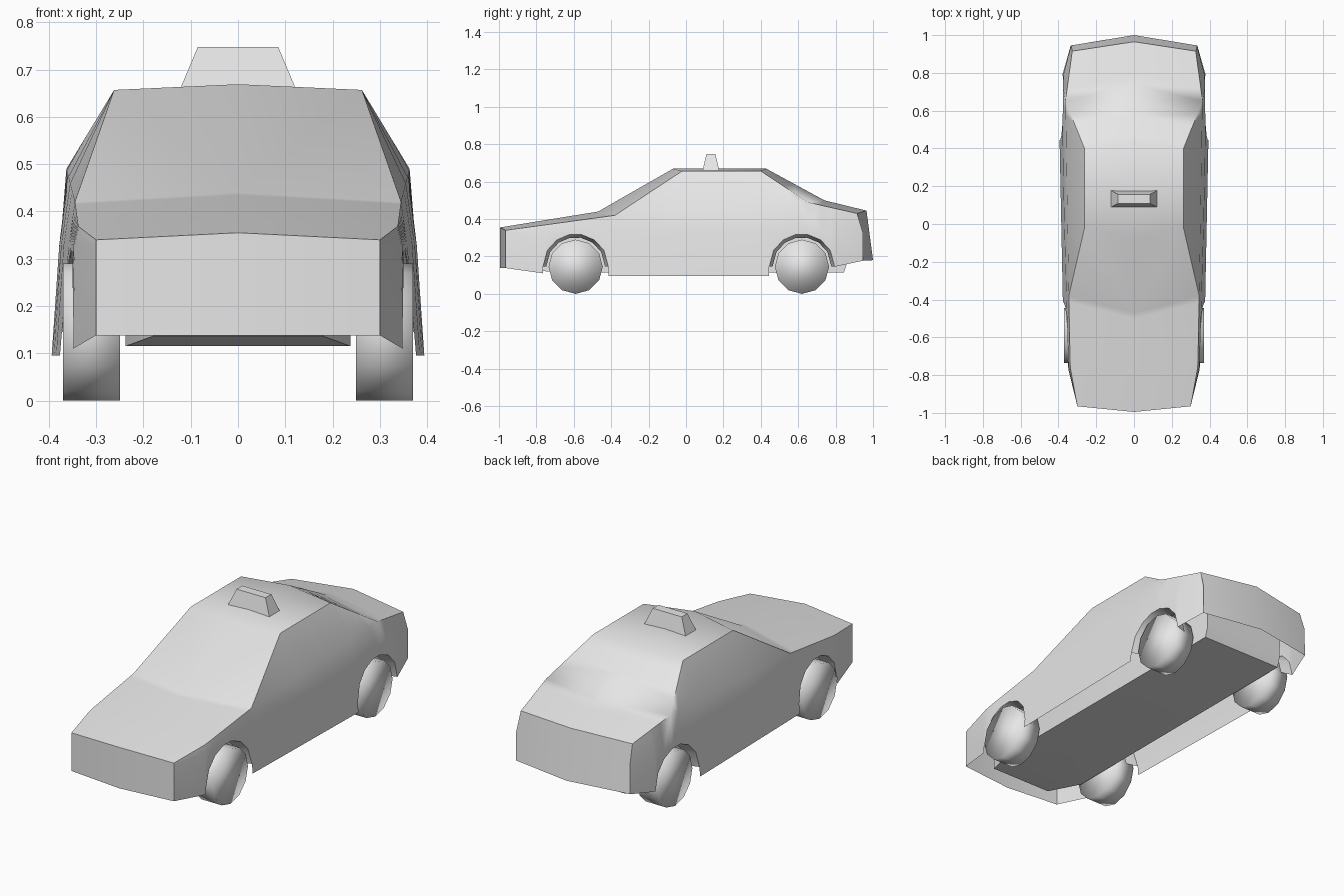
import bpy, bmesh, math

if "Cube" in bpy.data.objects:
    bpy.data.objects.remove(bpy.data.objects["Cube"], do_unlink=True)

grey = bpy.data.materials.new("plain_grey")
grey.use_nodes = True
grey.diffuse_color = (0.8, 0.8, 0.8, 1)
grey.node_tree.nodes["Principled BSDF"].inputs["Base Color"].default_value = (0.8, 0.8, 0.8, 1)


def finish(bm, name, angle=None, mirror=False):
    """Turn a bmesh into a coloured, optionally mirrored and smoothed object."""
    bmesh.ops.remove_doubles(bm, verts=bm.verts, dist=1e-4)
    bmesh.ops.recalc_face_normals(bm, faces=bm.faces)
    mesh = bpy.data.meshes.new(name)
    bm.to_mesh(mesh)
    bm.free()
    ob = bpy.data.objects.new(name, mesh)
    bpy.context.collection.objects.link(ob)
    mesh.materials.append(grey)
    if mirror:
        mod = ob.modifiers.new("mirror", "MIRROR")
        mod.use_clip = True
    if angle:
        bpy.ops.object.select_all(action="DESELECT")
        ob.select_set(True)
        bpy.context.view_layer.objects.active = ob
        bpy.ops.object.shade_smooth_by_angle(angle=math.radians(angle))
    return ob


def lerp(table, y):
    """Read a value from a list of (y, value) pairs."""
    if y <= table[0][0]:
        return table[0][1]
    for (y0, v0), (y1, v1) in zip(table, table[1:]):
        if y <= y1:
            return v0 + (v1 - v0) * (y - y0) / (y1 - y0)
    return table[-1][1]


# Body lines along the car, from nose to tail
FRONT, REAR, REAR_TOP, MID_Z = -0.965, 0.945, 0.915, 0.33
BELT_X = [(FRONT, .30), (-.755, .338), (-.38, .345), (.65, .363), (REAR_TOP, .327)]
BELT_Z = [(FRONT, .34), (-.38, .42), (.65, .49), (REAR_TOP, .43)]
RAIL_X = [(-.38, .345), (-.02, .262), (.40, .262), (.65, .363)]
RAIL_Z = [(-.38, .42), (-.02, .657), (.40, .657), (.65, .49)]
CENTRE_Y = [(FRONT, -.995), (-.38, -.47), (-.02, -.07), (.40, .43), (.65, .74), (REAR_TOP, .965)]
CENTRE_Z = [(FRONT, .355), (-.38, .44), (-.02, .669), (.40, .669), (.65, .50), (REAR_TOP, .445)]
MID_X = [(FRONT, .30), (-.755, .347), (-.38, .358), (.1, .372), (.46, .378), (.79, .374), (REAR, .333)]
SILL_X = [(FRONT, .30), (-.755, .351), (-.425, .376), (.46, .394), (.79, .38), (REAR, .336)]
AXLES, ARCH_R, ARCH_Z = (-.59, .62), .175, .145


def side_x(y, z):
    m = lerp(MID_X, y)
    return m + (lerp(SILL_X, y) - m) * (MID_Z - z) / (MID_Z - .1)


def arch(cy):
    return [(cy + ARCH_R * math.cos(math.radians(a)), ARCH_Z + ARCH_R * math.sin(math.radians(a)))
            for a in (180, 150, 125, 102, 80, 55, 30, 0)]


# Lower edge of the side: bumpers, wheel arches, sill
a1, a2 = arch(AXLES[0]), arch(AXLES[1])
edge = ([(FRONT, .138), (a1[0][0], .11)] + a1
        + [(a1[-1][0], .095), (-.38, .095), (-.02, .095), (.2, .095), (.40, .095), (a2[0][0], .095)]
        + a2 + [(a2[-1][0], .145), (REAR, .177)])

bm = bmesh.new()
columns = []
for y, zb in edge:
    yt = min(y, REAR_TOP)
    belt = (lerp(BELT_X, yt), yt, lerp(BELT_Z, yt))
    rail = (lerp(RAIL_X, y), y, lerp(RAIL_Z, y)) if -.38 <= y <= .65 else belt
    pts = [(0, lerp(CENTRE_Y, yt), lerp(CENTRE_Z, yt)), rail, belt,
           (lerp(MID_X, y), y, MID_Z), (side_x(y, zb), y, zb)]
    columns.append([bm.verts.new(p) for p in pts])
for c, d in zip(columns, columns[1:]):
    if abs(c[4].co.y - d[4].co.y) > 1e-4:
        for i in range(4):
            bm.faces.new((c[i], c[i + 1], d[i + 1], d[i]))

# Nose and tail panels
for col, y, z in ((columns[0], -.995, .138), (columns[-1], 1.0, .18)):
    foot = bm.verts.new((0, y, z))
    bm.faces.new((col[0], col[1], col[2], col[3], col[4], foot))

# Wheel arch lips, turned inwards
for cy, pts in zip(AXLES, (a1, a2)):
    rows = []
    for y, z in pts:
        x = side_x(y, z)
        rows.append((bm.verts.new((x, y, z)),
                     bm.verts.new((x - .06, cy + (y - cy) * .9, ARCH_Z + (z - ARCH_Z) * .9))))
    for p, q in zip(rows, rows[1:]):
        bm.faces.new((p[0], p[1], q[1], q[0]))
finish(bm, "car_body", 60, mirror=True)

# Underbody tub
bm = bmesh.new()
rings = []
for y, x, z in ((-.89, .178, .137), (-.70, .238, .115), (.845, .238, .115), (.86, .238, .16)):
    rings.append([bm.verts.new(p) for p in ((0, y, z), (x, y, z), (x, y, .32), (0, y, .32))])
for p, q in zip(rings, rings[1:]):
    for i in range(3):
        bm.faces.new((p[i], p[i + 1], q[i + 1], q[i]))
bm.faces.new(rings[0])
bm.faces.new(rings[-1])
finish(bm, "underbody", 40, mirror=True)

# Wheels
for end, cy in zip(("front", "rear"), AXLES):
    for side, s in (("left", 1), ("right", -1)):
        bpy.ops.mesh.primitive_cylinder_add(vertices=12, radius=.145, depth=.12,
                                            location=(s * .31, cy, .145), rotation=(0, math.pi / 2, 0))
        wheel = bpy.context.object
        wheel.name = f"{end}_{side}_wheel"
        wheel.data.materials.append(grey)
        bpy.ops.object.shade_smooth()

# Roof sign: a tapered block
bm = bmesh.new()
bmesh.ops.create_cube(bm, size=1)
for v in bm.verts:
    top = v.co.z > 0
    v.co.x *= .17 if top else .244
    v.co.y = .133 + v.co.y * (.048 if top else .088)
    v.co.z = .748 if top else .66
finish(bm, "roof_sign")
